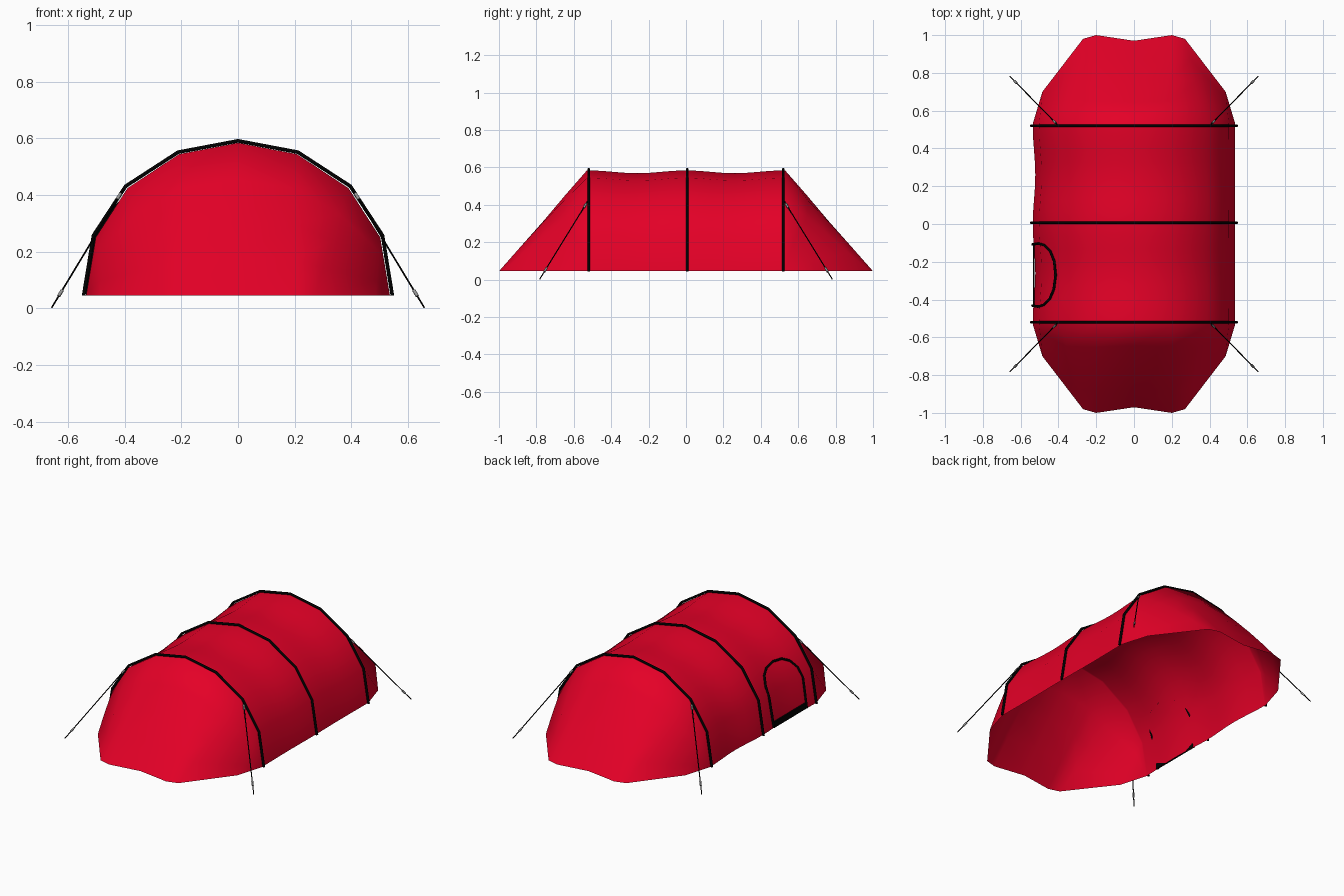
import bpy, bmesh, math
from mathutils import Vector

if "Cube" in bpy.data.objects:
    bpy.data.objects.remove(bpy.data.objects["Cube"])


def material(name, rgb):
    m = bpy.data.materials.new(name)
    m.diffuse_color = (*rgb, 1)
    m.use_nodes = True
    m.node_tree.nodes["Principled BSDF"].inputs["Base Color"].default_value = m.diffuse_color
    return m


RED = material("red_fabric", (0.78, 0.0, 0.02))
BLACK = material("black_trim", (0.0, 0.0, 0.0))
GREY = material("grey_plastic", (0.3, 0.3, 0.3))

POLE_Y = 0.52
# Half arch profile (x, z) and half ground outline of a tent end (x, y)
ARCH = [(0.536, 0.045), (0.502, 0.25), (0.39, 0.424), (0.208, 0.544), (0, 0.584)]
GROUND = [(0.536, 0.53), (0.485, 0.70), (0.27, 0.98), (0.20, 1.0), (0, 0.97)]


def mirrored(half):
    return [(-a, b) for a, b in half] + [(a, b) for a, b in half[-2::-1]]


def section(y):
    """Arch of fabric at y, sagging between the poles."""
    d = math.sin(math.pi * y / POLE_Y) ** 2 if abs(y) < POLE_Y else 0
    out = []
    for x, z in mirrored(ARCH):
        sx = 1 - (0.025 if x < 0 else 0.004) * d
        out.append(Vector((x * sx, y, 0.045 + (z - 0.045) * (1 - 0.028 * d))))
    return out


def end_row(t, side):
    """Row of the sloping end, t = 0 at the arch and 1 at the ground."""
    row = []
    ground = mirrored(GROUND)
    for i, a in enumerate(section(side * 0.53)):
        g = Vector((ground[i][0], side * ground[i][1], 0.045))
        p = a.lerp(g, t)
        bulge = 0.007 * math.sin(math.pi * t) * math.sin(math.pi * i / 8)
        row.append(p + Vector((0, side * bulge, bulge * 0.7)))
    return row


def tube(name, points, radius, mat, res=1):
    cu = bpy.data.curves.new(name, 'CURVE')
    cu.dimensions = '3D'
    cu.bevel_depth = radius
    cu.bevel_resolution = res
    cu.use_fill_caps = True
    sp = cu.splines.new('POLY')
    sp.points.add(len(points) - 1)
    for sp_pt, p in zip(sp.points, points):
        sp_pt.co = (*p, 1)
    ob = bpy.data.objects.new(name, cu)
    bpy.context.collection.objects.link(ob)
    bpy.ops.object.select_all(action='DESELECT')
    ob.select_set(True)
    bpy.context.view_layer.objects.active = ob
    bpy.ops.object.convert(target='MESH')
    ob = bpy.context.object
    ob.data.materials.clear()
    ob.data.materials.append(mat)
    return ob


# Fabric canopy: front end, sagging body, back end
N = 4
rows = [end_row(1 - k / N, -1) for k in range(N)]
rows += [section(y) for y in [-0.53] + [-POLE_Y + POLE_Y * k / 8 for k in range(17)] + [0.53]]
rows += [end_row((k + 1) / N, 1) for k in range(N)]
verts = [p for r in rows for p in r]
faces = [(r * 9 + c, r * 9 + c + 1, r * 9 + c + 10, r * 9 + c + 9)
         for r in range(len(rows) - 1) for c in range(8)]
me = bpy.data.meshes.new("canopy")
me.from_pydata(verts, [], faces)
canopy = bpy.data.objects.new("canopy", me)
bpy.context.collection.objects.link(canopy)
me.materials.append(RED)

bm = bmesh.new()
bm.from_mesh(me)
bmesh.ops.remove_doubles(bm, verts=bm.verts, dist=0.0005)
bmesh.ops.recalc_face_normals(bm, faces=bm.faces)
top = max(bm.faces, key=lambda f: f.calc_center_median().z)
if top.normal.z < 0:
    bmesh.ops.reverse_faces(bm, faces=bm.faces)
for f in bm.faces:
    f.smooth = True
bm.to_mesh(me)
bm.free()

# Three arched poles lying on the outside of the fabric
for name, y in (("front_pole", -POLE_Y), ("middle_pole", 0.007), ("back_pole", POLE_Y)):
    pts = [(x * 1.016, y, z if z < 0.05 else z + 0.007) for x, z in mirrored(ARCH)]
    tube(name, pts, 0.0075, BLACK)

# Guy lines with tensioners near both ends
for sy, end in ((-1, "front"), (1, "back")):
    for sx, side in ((-1, "left"), (1, "right")):
        a = Vector((sx * 0.405, sy * 0.525, 0.42))
        b = Vector((sx * 0.657, sy * 0.782, 0.003))
        tube(f"{end}_{side}_guy_line", [a, b], 0.003, BLACK)
        for label, t in (("upper", 0.06), ("lower", 0.88)):
            tube(f"{end}_{side}_{label}_tensioner",
                 [a.lerp(b, t - 0.025), a.lerp(b, t + 0.025)], 0.006, GREY)


# Side door: arched zip outline lying on the left wall
def wall_x(y, z):
    s = section(y)[:5]
    for p, q in zip(s, s[1:]):
        if z <= q.z:
            return p.x + (q.x - p.x) * (z - p.z) / (q.z - p.z)
    return s[-1].x


half = [(0.162, 0.047), (0.165, 0.15), (0.167, 0.23), (0.158, 0.29), (0.125, 0.335),
        (0.075, 0.36), (0, 0.369)]
outline = [(-0.27 + s, z) for s, z in half] + [(-0.27 - s, z) for s, z in half[-2::-1]]
tube("door_zip", [(wall_x(y, z) - 0.006, y, z + 0.003) for y, z in outline], 0.007, BLACK)

# Dark sill along the door bottom
bpy.ops.mesh.primitive_cube_add(size=1, location=(-0.531, -0.27, 0.064))
sill = bpy.context.object
sill.name = "door_sill"
sill.scale = (0.01, 0.325, 0.036)
sill.data.materials.append(BLACK)
